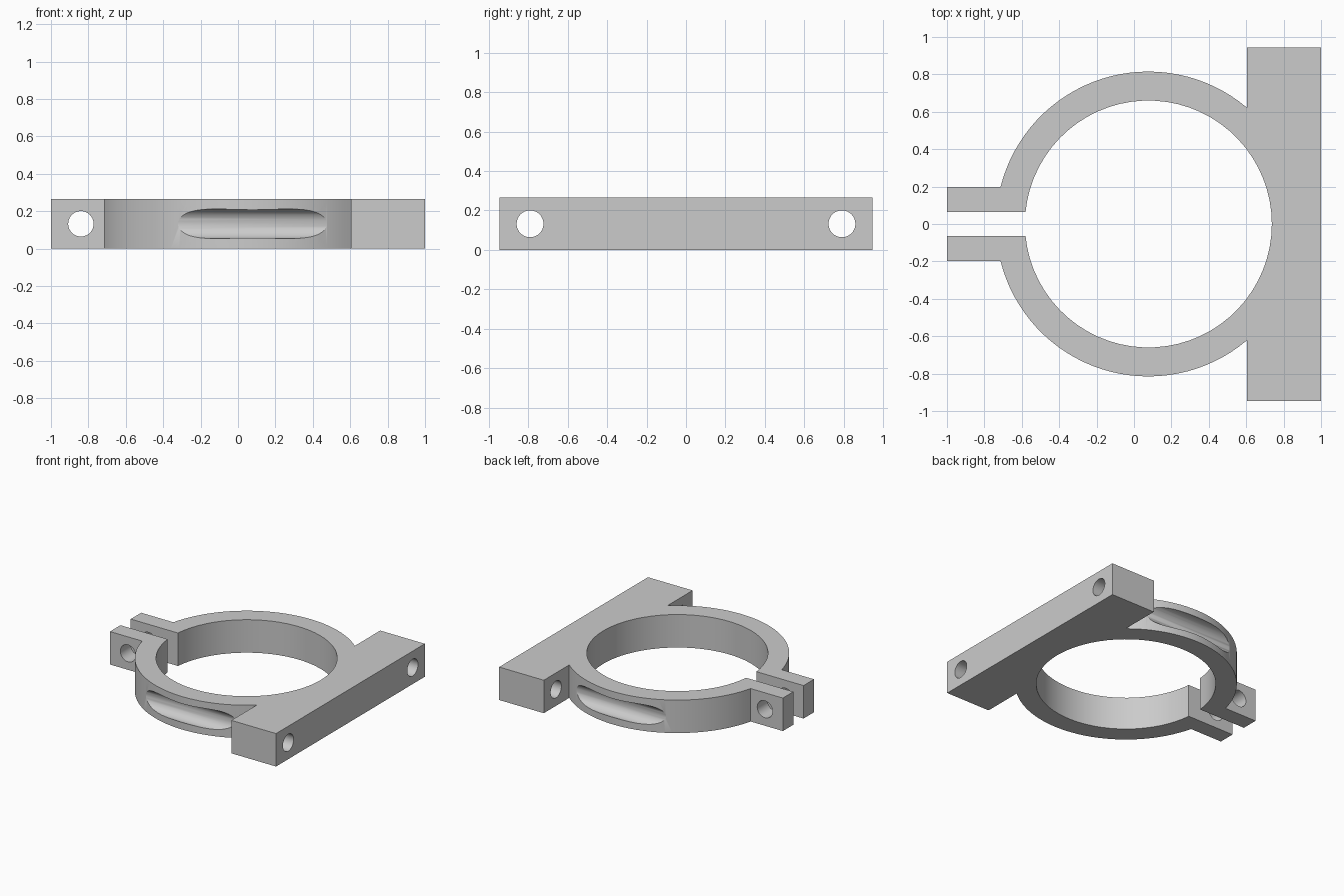
import bpy, bmesh
from math import asin, acos, cos, sin, pi
from mathutils import Matrix, Vector

if "Cube" in bpy.data.objects:
    bpy.data.objects.remove(bpy.data.objects["Cube"])

HEIGHT, CX = 0.265, 0.077
R_OUT, R_IN = 0.815, 0.66
BLOCK_X, BLOCK_Y = 0.603, 0.945
TAB_IN, TAB_OUT = 0.065, 0.198

grey = bpy.data.materials.new("plain grey")
grey.use_nodes = True
grey.diffuse_color = (0.6, 0.6, 0.6, 1)
grey.node_tree.nodes["Principled BSDF"].inputs["Base Color"].default_value = (0.6, 0.6, 0.6, 1)


def add_object(name, bm):
    bmesh.ops.recalc_face_normals(bm, faces=bm.faces)
    mesh = bpy.data.meshes.new(name)
    bm.to_mesh(mesh)
    bm.free()
    mesh.materials.append(grey)
    obj = bpy.data.objects.new(name, mesh)
    bpy.context.collection.objects.link(obj)
    return obj


def arc(radius, start, end, steps):
    angles = [start + (end - start) * i / steps for i in range(steps + 1)]
    return [(CX + radius * cos(a), radius * sin(a)) for a in angles]


def cylinder(name, centre, axis, radius, length):
    bm = bmesh.new()
    turn = Vector(axis).to_track_quat("Z", "Y").to_matrix().to_4x4()
    bmesh.ops.create_cone(bm, cap_ends=True, segments=40, radius1=radius, radius2=radius,
                          depth=length, matrix=Matrix.Translation(centre) @ turn)
    obj = add_object(name, bm)
    obj.hide_render = True
    return obj


# Clamp outline: back half, mirrored for the front half, then the open bore
back = [(-1, TAB_IN), (-1, TAB_OUT)]
back += arc(R_OUT, pi - asin(TAB_OUT / R_OUT), acos((BLOCK_X - CX) / R_OUT), 32)
back += [(BLOCK_X, BLOCK_Y), (1, BLOCK_Y)]
front = [(x, -y) for x, y in reversed(back)]
slit = asin(TAB_IN / R_IN)
outline = back + front + arc(R_IN, slit - pi, pi - slit, 64)

bm = bmesh.new()
base = bm.faces.new([bm.verts.new((x, y, 0)) for x, y in outline])
raised = bmesh.ops.extrude_face_region(bm, geom=[base])["geom"]
bmesh.ops.translate(bm, vec=(0, 0, HEIGHT),
                    verts=[v for v in raised if isinstance(v, bmesh.types.BMVert)])
clamp = add_object("clamp_bracket", bm)

# Bolt holes, mounting holes and the straight scooped grooves
mid = HEIGHT / 2
cutters = [cylinder("tab_hole_cutter", (-0.84, 0, mid), (0, 1, 0), 0.068, 1)]
for side in (-1, 1):
    cutters.append(cylinder("mount_hole_cutter", (0.8, side * 0.79, mid), (1, 0, 0), 0.068, 0.6))
    cutters.append(cylinder("groove_cutter", (CX, side * 0.79, mid), (1, 0, 0), 0.079, 0.96))

for cutter in cutters:
    cut = clamp.modifiers.new("cut", "BOOLEAN")
    cut.operation = "DIFFERENCE"
    cut.solver = "EXACT"
    cut.object = cutter

# Bake the cuts and remove the cutters
bpy.context.view_layer.update()
result = bpy.data.meshes.new_from_object(clamp.evaluated_get(bpy.context.evaluated_depsgraph_get()))
clamp.modifiers.clear()
clamp.data = result
for cutter in cutters:
    bpy.data.objects.remove(cutter)

# Smooth curved walls, crisp edges
for obj in bpy.context.selected_objects:
    obj.select_set(False)
clamp.select_set(True)
bpy.context.view_layer.objects.active = clamp
bpy.ops.object.shade_smooth_by_angle(angle=pi / 6)
